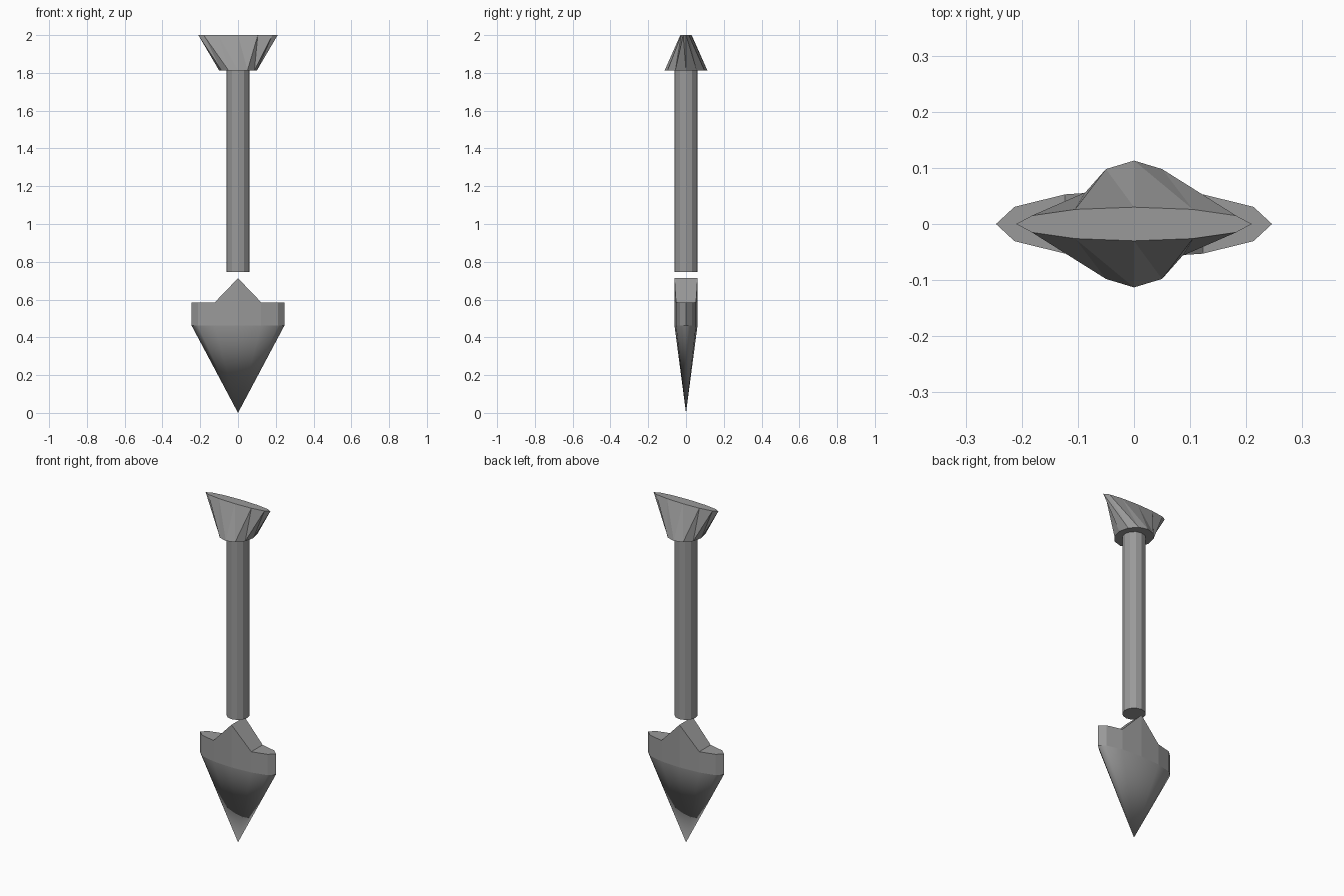
import bpy, bmesh, math

if "Cube" in bpy.data.objects:
    bpy.data.objects.remove(bpy.data.objects["Cube"])

N = 12

# Dark grey metal shared by all parts
grey = bpy.data.materials.new("dark_grey")
grey.diffuse_color = (0.32, 0.32, 0.32, 1)
grey.use_nodes = True
grey.node_tree.nodes["Principled BSDF"].inputs["Base Color"].default_value = grey.diffuse_color


def ring(bm, rx, ry, z):
    """Twelve-sided elliptical ring of vertices."""
    return [bm.verts.new((rx * math.cos(i * math.tau / N),
                          ry * math.sin(i * math.tau / N), z)) for i in range(N)]


def bridge(bm, low, high, split=False):
    """Join two rings with quads, or with triangles where the quads would twist."""
    for i in range(N):
        j = (i + 1) % N
        if split:
            bm.faces.new((low[i], low[j], high[i]))
            bm.faces.new((low[j], high[j], high[i]))
        else:
            bm.faces.new((low[i], low[j], high[j], high[i]))


def finish(bm, name):
    bmesh.ops.recalc_face_normals(bm, faces=bm.faces)
    mesh = bpy.data.meshes.new(name)
    bm.to_mesh(mesh)
    bm.free()
    mesh.materials.append(grey)
    obj = bpy.data.objects.new(name, mesh)
    bpy.context.collection.objects.link(obj)
    return obj


# Shaft with flared, flattened grip on top
bm = bmesh.new()
rings = [ring(bm, *r) for r in ((0.062, 0.062, 0.747), (0.062, 0.062, 1.813),
                                (0.10, 0.113, 1.813), (0.21, 0.03, 2.0))]
bm.faces.new(rings[0][::-1])
bridge(bm, rings[0], rings[1])
bridge(bm, rings[1], rings[2])
bridge(bm, rings[2], rings[3], split=True)
bm.faces.new(rings[-1])
finish(bm, "shaft_and_grip")

# Blade: flat band, smooth pointed tip, raised central ridge on top
bm = bmesh.new()
low = ring(bm, 0.246, 0.061, 0.463)
high = ring(bm, 0.246, 0.061, 0.585)
high[3].co.z = high[9].co.z = 0.713
bridge(bm, low, high)
tip = bm.verts.new((0, 0, 0))
for i in range(N):
    f = bm.faces.new((low[(i + 1) % N], low[i], tip))
    f.smooth = True
# Top: two roof slopes and two flat shoulders
for ids in ((2, 3, 9, 10), (3, 4, 8, 9), (10, 11, 0, 1, 2), (4, 5, 6, 7, 8)):
    bm.faces.new([high[i] for i in ids])
finish(bm, "blade")
